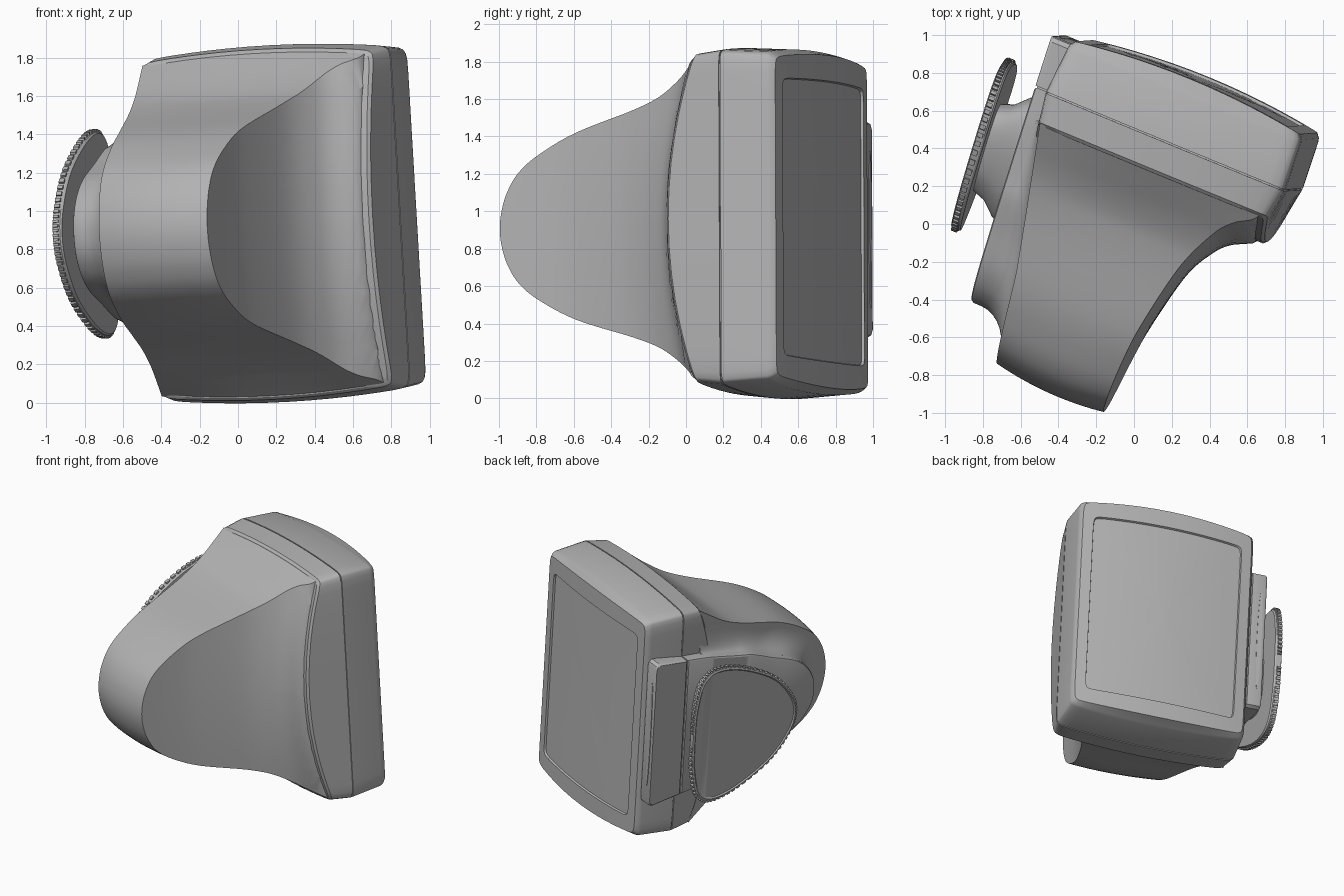
import bpy, bmesh, math
from mathutils import Matrix, Vector

cube = bpy.data.objects.get("Cube")
if cube:
    bpy.data.objects.remove(cube)

grey = bpy.data.materials.new("plain grey")
grey.use_nodes = True
grey.diffuse_color = (0.45, 0.45, 0.45, 1)
grey.node_tree.nodes["Principled BSDF"].inputs["Base Color"].default_value = (0.45, 0.45, 0.45, 1)

# The whole unit is turned and slightly tilted
PLACE = (Matrix.Translation((0, 0, 0.92)) @ Matrix.Rotation(math.radians(-22.3), 4, 'Z')
         @ Matrix.Rotation(math.radians(1.5), 4, 'X') @ Matrix.Rotation(math.radians(-3), 4, 'Y'))


def add_loft(bm, rings):
    """Skin closed rings in order and close both ends with strips."""
    loops = [[bm.verts.new(PLACE @ Vector(p)) for p in r] for r in rings]
    n = len(loops[0])
    for a, b in zip(loops, loops[1:]):
        for i in range(n):
            j = (i + 1) % n
            bm.faces.new((a[i], a[j], b[j], b[i]))
    for r in (loops[0], loops[-1]):
        for j in range((n - 1) // 2):
            quad = (r[j], r[j + 1], r[n - 2 - j], r[n - 1 - j])
            bm.faces.new(list(dict.fromkeys(quad)))


def make(name, *lofts):
    bm = bmesh.new()
    for rings in lofts:
        add_loft(bm, rings)
    bmesh.ops.remove_doubles(bm, verts=bm.verts, dist=1e-5)
    bmesh.ops.recalc_face_normals(bm, faces=bm.faces)
    mesh = bpy.data.meshes.new(name)
    bm.to_mesh(mesh)
    bm.free()
    mesh.materials.append(grey)
    ob = bpy.data.objects.new(name, mesh)
    bpy.context.scene.collection.objects.link(ob)
    bpy.ops.object.select_all(action='DESELECT')
    ob.select_set(True)
    bpy.context.view_layer.objects.active = ob
    bpy.ops.object.shade_smooth_by_angle(angle=math.radians(32))


def mirror(half):
    return [(v, -w) for v, w in reversed(half)] + half[1:]


def spline(pts, k):
    """Catmull-Rom curve through 2D points."""
    pts = [Vector(p) for p in pts]
    ext = [pts[0]] + pts + [pts[-1]]
    out = []
    for a, b, c, d in zip(ext, ext[1:], ext[2:], ext[3:]):
        for i in range(k):
            t = i / k
            out.append(0.5 * (2 * b + (c - a) * t + (2 * a - 5 * b + 4 * c - d) * t * t
                              + (3 * b - a - 3 * c + d) * t ** 3))
    return [tuple(p) for p in out + [pts[-1]]]


def lookup(curve, v):
    for (v0, u0), (v1, u1) in zip(curve, curve[1:]):
        if v <= v1:
            return u0 + (u1 - u0) * max(0, (v - v0) / (v1 - v0))
    return curve[-1][1]


# Screen housing: nearly square-cornered rectangles stacked from back to front
def frame_ring(depth, a, b, bulge=0.045):
    k, ring = 18, []
    side = [math.sin(math.pi * (i / k - 0.5)) for i in range(k)]
    square = ([(t, -1) for t in side] + [(1, t) for t in side]
              + [(-t, 1) for t in side] + [(-1, -t) for t in side])
    for p, q in square:
        s = (abs(p) ** 36 + abs(q) ** 36) ** (-1 / 36)
        p, q = p * s, q * s
        u, w = a * p, q * b * (1 + bulge * (1 - p * p))
        ring.append((u + 0.03, depth(u, w), w))
    return ring


def flat(v):
    return lambda u, w: v


def hollow(w):
    """How far the rear edge and scoop move forward away from mid height."""
    return 0.15 * min(1, (w / 0.86) ** 2)


def rear(offset):
    return lambda u, w: 0.165 + offset + hollow(w)


def front(offset):
    return lambda u, w: 0.797 + offset + 0.05 * (1 - (u / 0.64) ** 2)


make("screen_housing", [frame_ring(*s) for s in (
    (rear(0), 0.02, 0.02), (rear(0), 0.3, 0.4), (rear(0), 0.642, 0.862), (rear(0.015), 0.658, 0.875),
    (flat(0.486), 0.685, 0.892), (flat(0.486), 0.677, 0.884),
    (flat(0.494), 0.677, 0.884), (flat(0.494), 0.685, 0.892),
    (flat(0.75), 0.668, 0.878), (flat(0.772), 0.663, 0.87), (front(0), 0.645, 0.852),
    (front(0), 0.568, 0.742, 0.015), (front(-0.015), 0.563, 0.737, 0.015),
    (front(-0.015), 0.4, 0.5), (front(-0.015), 0.2, 0.25), (front(-0.015), 0.01, 0.01))])

# Bell-shaped rear body, scooped on one side and coved into the side pad
bell = spline(mirror([(-1, 0), (-.988, .1), (-.953, .2), (-.885, .3), (-.764, .392), (-.537, .503),
                      (-.18, .608), (0, .67), (.12, .73), (.24, .808), (.325, .865)]), 5)
pad_half = [(-.71, 0), (-.7, .08), (-.665, .155), (-.6, .23), (-.49, .3), (-.3, .37),
            (-.12, .44), (0, .465), (.12, .49), (.24, .515), (.325, .53)]
pad_bell = spline(mirror(pad_half), 5)
scoop = spline([(-1, .23), (-.764, .24), (-.537, .265), (-.18, .345), (.018, .445),
                (.1, .53), (.165, .64), (.33, .642)], 6)
left_edge = [(-1, -.39), (-.5, -.45), (.33, -.62)]


def bell_point(v, w, t):
    right, left = lookup(scoop, v - hollow(w)), lookup(left_edge, v)
    u = right + (left - right) * t
    crown = 0.045 * max(0, v / 0.325) * max(0, 1 - ((u - 0.03) / 0.64) ** 2)
    return Vector((u, v + 0.03 * max(0, -v) * ((u + 0.02) / 0.32) ** 2, w * (1 + crown)))


def side_point(s, w, n):
    """Frame of the side mount: s along it, n outwards."""
    return Vector((-0.703 - 0.073 * s - n, 0.08 + s, w))


columns = [[bell_point(v, w * k / 6, 0) for v, w in bell] for k in (0.1, 1, 2, 3, 4, 5)]
columns += [[bell_point(v, w, i / 10) for v, w in bell] for i in range(11)]
left_column = columns[-1]
for i in range(1, 9):
    angle = i / 8 * math.pi / 2
    column = []
    for edge, (v, w) in zip(left_column, pad_bell):
        end = side_point(v - 0.08, w, -0.06)
        p = edge.lerp(end, math.sin(angle))
        p.x = edge.x + (end.x - edge.x) * (1 - math.cos(angle))
        column.append(p)
    columns.append(column)
make("rear_body", columns)


# Side mount: pad, rib, stalk and round-cornered plate
def plate(outline, layers, centre=0):
    return [[side_point(centre + (s - centre) * k, w * k, n) for s, w in outline] for n, k in layers]


pad = [(v - 0.08, w) for v, w in spline(mirror(pad_half + [(.486, .55)]), 4)]
make("side_pad", plate(pad, ((-.1, 1), (-.02, 1), (-.006, .99), (0, .97))))
rib = [(v - 0.08, w) for v, w in mirror([(.494, 0), (.494, .55), (.74, .58), (.765, .565), (.772, .54)])]
core = mirror([(.38, 0), (.38, .54), (.44, .54)])
make("side_rib", plate(rib, ((-.11, 1), (-.015, 1), (-.004, .99), (0, .98)), 0.414),
     plate(core, ((-.1, 1), (-.01, 1))))

# Thin oval inlay on the end of the rib
oval = [(math.sin(a) * 0.018, math.cos(a) * 0.42) for a in (i * math.tau / 32 for i in range(32))]
make("rib_inlay", [[(-0.713 + x, v, w) for x, w in oval] for v in (0.768, 0.776)])

egg = spline(mirror([(-.475, 0), (-.43, .15), (-.26, .34), (.04, .495), (.28, .54),
                     (.41, .46), (.465, .25), (.475, .05)]), 6)
make("mount_stalk", plate(egg, ((-.02, .74), (.03, .7), (.1, .56), (.18, .5))))
make("mount_plate", plate(egg, ((.168, .97), (.178, .985), (.217, .985), (.222, .96), (.214, .94))))

# Small teeth round the rim of the plate
teeth = []
for (s0, w0), (s1, w1) in zip(egg, egg[1:]):
    steps = max(1, round(math.hypot(s1 - s0, w1 - w0) / 0.055))
    for i in range(steps):
        t0, t1 = (i + 0.1) / steps, (i + 0.65) / steps
        a = Vector((s0 + (s1 - s0) * t0, w0 + (w1 - w0) * t0))
        b = Vector((s0 + (s1 - s0) * t1, w0 + (w1 - w0) * t1))
        box = [a * 0.97, a * 1.012, b * 1.012, b * 0.97]
        teeth.append(plate(box, ((.185, 1), (.215, 1))))
make("plate_teeth", *teeth)
